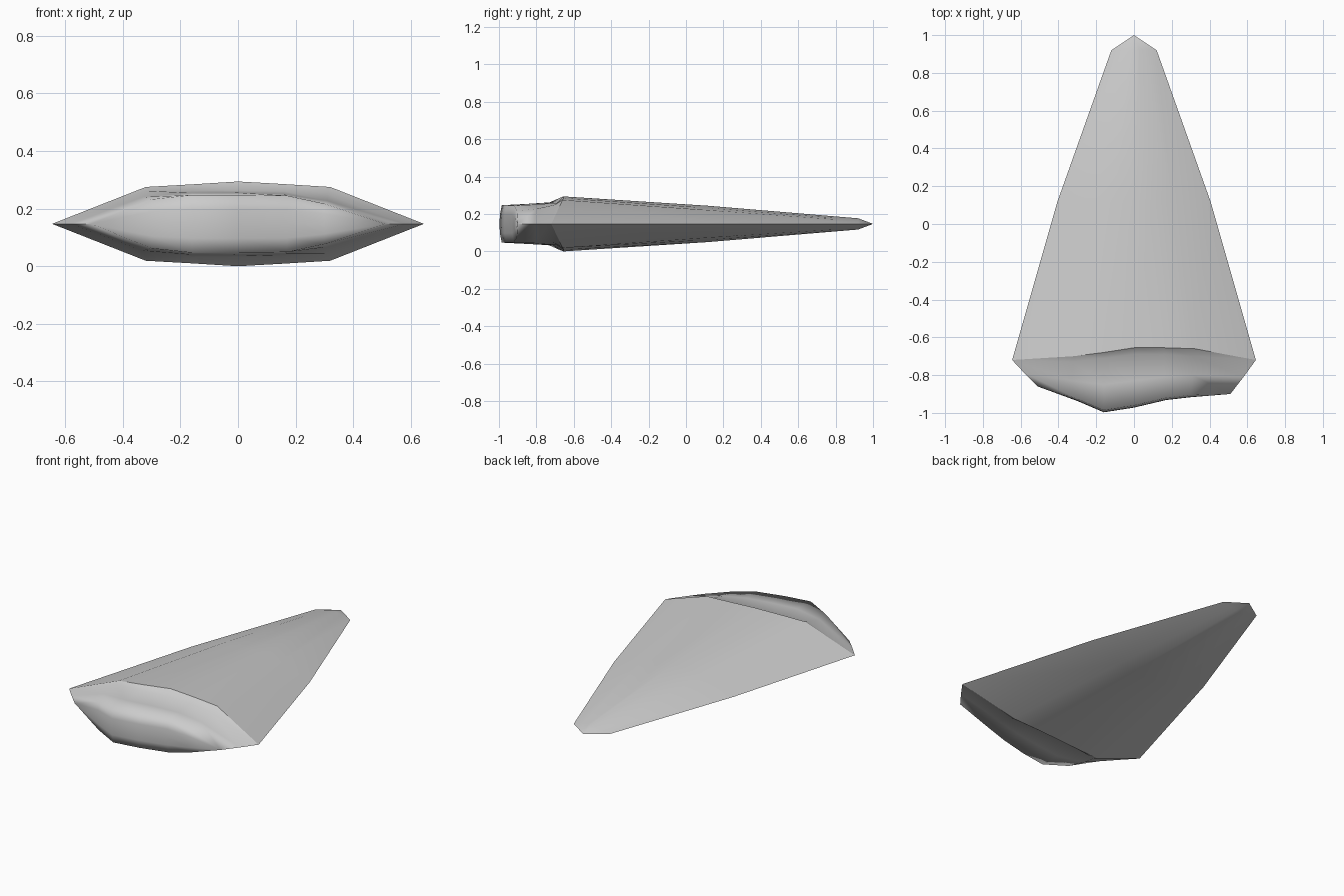
import bpy, bmesh, math

if "Cube" in bpy.data.objects:
    bpy.data.objects.remove(bpy.data.objects["Cube"], do_unlink=True)

MID_Z = 0.147

grey = bpy.data.materials.new("stone grey")
grey.use_nodes = True
colour = (0.6, 0.6, 0.6, 1)
grey.diffuse_color = colour
grey.node_tree.nodes["Principled BSDF"].inputs["Base Color"].default_value = colour


def ring(columns):
    """Closed lens loop from (x, y, half height) columns, mirrored below the middle."""
    top = [(x, y, MID_Z + h) for x, y, h in columns]
    bottom = [(x, y, MID_Z - h) for x, y, h in columns[-2:0:-1]]
    return top + bottom


def loft(name, sections, angle):
    """Skin a series of lens loops into one smooth-shaded object."""
    bm = bmesh.new()
    loops = [[bm.verts.new(p) for p in ring(s)] for s in sections]
    for a, b in zip(loops, loops[1:]):
        n = len(a)
        for i in range(n):
            j = (i + 1) % n
            bm.faces.new((a[i], a[j], b[j], b[i]))
    bmesh.ops.remove_doubles(bm, verts=bm.verts, dist=0.0005)
    bmesh.ops.recalc_face_normals(bm, faces=bm.faces)
    # Open shells: make sure the upper faces look up
    if sum(f.normal.z * (f.calc_center_median().z - MID_Z) * f.calc_area() for f in bm.faces) < 0:
        bmesh.ops.reverse_faces(bm, faces=bm.faces)
    mesh = bpy.data.meshes.new(name)
    bm.to_mesh(mesh)
    bm.free()
    mesh.materials.append(grey)
    obj = bpy.data.objects.new(name, mesh)
    bpy.context.collection.objects.link(obj)
    bpy.ops.object.select_all(action='DESELECT')
    obj.select_set(True)
    bpy.context.view_layer.objects.active = obj
    bpy.ops.object.shade_smooth_by_angle(angle=math.radians(angle))


# Rim where the blade meets the chipped front: x, y, half height
rim = [(-0.645, -0.72, 0), (-0.32, -0.70, 0.128), (-0.16, -0.68, 0.137),
       (0, -0.655, 0.147), (0.16, -0.655, 0.138), (0.32, -0.66, 0.128),
       (0.645, -0.72, 0)]

# Long blade tapering to the back: y, half width, half height, shoulder falloff
blade = [rim]
for y, w, h, p in [(0.12, 0.405, 0.097, 2), (0.92, 0.12, 0.03, 5), (1.0, 0, 0, 1)]:
    blade.append([(x / 0.645 * w, y, (c / 0.147) ** p * h) for x, _, c in rim])
loft("blade", blade, 30)

# Uneven chipped front: steep drop below the rim, then scars hollowed at both sides
drop = [(-0.645, -0.72, 0), (-0.32, -0.73, 0.115), (-0.16, -0.71, 0.115),
        (0, -0.69, 0.115), (0.16, -0.69, 0.113), (0.31, -0.70, 0.103),
        (0.645, -0.72, 0)]
scar = [(-0.58, -0.79, 0), (-0.33, -0.83, 0.093), (-0.16, -0.85, 0.107),
        (0, -0.83, 0.108), (0.16, -0.81, 0.103), (0.31, -0.80, 0.08),
        (0.58, -0.81, 0)]
front = [(-0.51, -0.86, 0), (-0.3, -0.925, 0.085), (-0.16, -0.985, 0.1),
         (0, -0.96, 0.1), (0.17, -0.92, 0.098), (0.3, -0.905, 0.07),
         (0.51, -0.9, 0)]
bulge = [(x, y - 0.01 * (h > 0), h * 0.5) for x, y, h in front]
nose = [(x, y - 0.012 * (h > 0), 0) for x, y, h in front]
loft("chipped_front", [rim, drop, scar, front, bulge, nose], 100)
